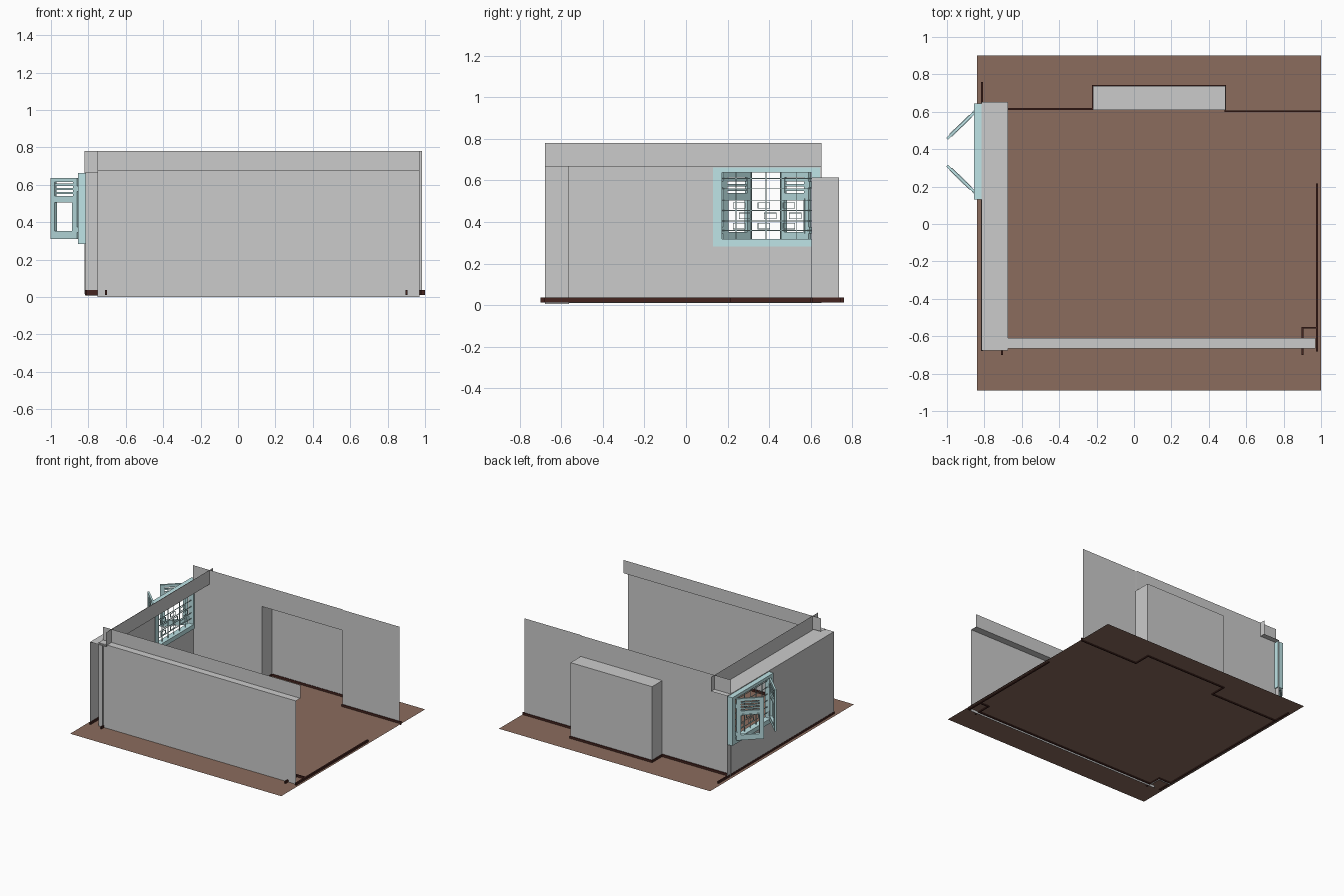
import bpy, bmesh, math
from mathutils import Vector, Matrix

if "Cube" in bpy.data.objects:
    bpy.data.objects.remove(bpy.data.objects["Cube"])


def material(name, rgb):
    m = bpy.data.materials.new(name)
    m.diffuse_color = (*rgb, 1)
    m.use_nodes = True
    m.node_tree.nodes["Principled BSDF"].inputs["Base Color"].default_value = m.diffuse_color
    return m


BROWN = material("floor_brown", (0.26, 0.15, 0.11))
DARK = material("skirting_dark", (0.06, 0.018, 0.014))
TEAL = material("window_teal", (0.52, 0.78, 0.80))


def finish(name, bm, mat=None):
    me = bpy.data.meshes.new(name)
    bm.to_mesh(me)
    bm.free()
    if mat:
        me.materials.append(mat)
    ob = bpy.data.objects.new(name, me)
    bpy.context.collection.objects.link(ob)
    return ob


def strip(bm, path, sweep):
    """Sweep an open path along a vector to make a thin sheet."""
    a = [bm.verts.new(p) for p in path]
    b = [bm.verts.new(Vector(p) + Vector(sweep)) for p in path]
    for i in range(len(path) - 1):
        bm.faces.new((a[i], a[i + 1], b[i + 1], b[i]))


def sheet(name, *strips, mat=None):
    bm = bmesh.new()
    for path, sweep in strips:
        strip(bm, path, sweep)
    bmesh.ops.remove_doubles(bm, verts=bm.verts, dist=1e-5)
    return finish(name, bm, mat)


def box(bm, lo, hi, mat=Matrix()):
    lo, hi = Vector(lo), Vector(hi)
    d = hi - lo
    bmesh.ops.create_cube(bm, size=1, matrix=mat @ Matrix.Translation((lo + hi) / 2)
                          @ Matrix.Diagonal((d.x, d.y, d.z, 1)))


def border(bm, y0, y1, z0, z1, side, bottom, top, x0, x1, mat=Matrix()):
    """Rectangular frame of four bars in the yz plane."""
    box(bm, (x0, y0, z0), (x1, y0 + side, z1), mat)
    box(bm, (x0, y1 - side, z0), (x1, y1, z1), mat)
    box(bm, (x0, y0 + side, z0), (x1, y1 - side, z0 + bottom), mat)
    box(bm, (x0, y0 + side, z1 - top), (x1, y1 - side, z1), mat)


H, F, CAP = 0.78, 0.02, 0.668

# floor
sheet("floor", ([(-0.84, -0.89, F), (1, -0.89, F)], (0, 1.79, 0)), mat=BROWN)

# front wall with a stepped-in upper band
sheet("front_wall", ([(-0.75, -0.61, H), (-0.75, -0.61, 0.676), (-0.75, -0.665, 0.676),
                      (-0.75, -0.665, 0)], (1.72, 0, 0)))

# left wall: upper band and ledge, then panels around the window opening
LX, Y0, Y1 = -0.815, -0.677, 0.652
sheet("left_wall",
      ([(-0.675, Y0, H), (-0.675, Y0, CAP), (LX, Y0, CAP)], (0, Y1 - Y0, 0)),
      ([(LX, Y0, CAP), (LX, Y0, 0.01)], (0, 0.15 - Y0, 0)),
      ([(LX, 0.61, CAP), (LX, 0.61, 0.01)], (0, Y1 - 0.61, 0)),
      ([(LX, 0.15, CAP), (LX, 0.15, 0.65)], (0, 0.46, 0)),
      ([(LX, 0.15, 0.3), (LX, 0.15, 0.01)], (0, 0.46, 0)))

# pillar in the front left corner
sheet("corner_pillar", ([(LX, -0.562, 0.005), (-0.705, -0.562, 0.005),
                         (-0.705, Y0, 0.005)], (0, 0, CAP - 0.005)))

# back wall with a deep niche
NX0, NX1, NT, BY, NY = -0.22, 0.49, 0.615, 0.61, 0.737
ZB = 0.015
sheet("back_wall",
      ([(-0.82, BY, ZB), (NX0, BY, ZB)], (0, 0, H - ZB)),
      ([(NX0, BY, NT), (NX1, BY, NT)], (0, 0, H - NT)),
      ([(NX1, 0.603, ZB), (0.985, 0.603, ZB)], (0, 0, H - ZB)))
sheet("back_niche",
      ([(NX0, BY, ZB), (NX0, NY, ZB), (NX1, NY, ZB), (NX1, 0.603, ZB)], (0, 0, NT - ZB)),
      ([(NX0, BY, NT), (NX1, BY, NT)], (0, NY - BY, 0)))


# skirting boards, one straight run per segment
def skirting(name, pts, t=0.005):
    bm = bmesh.new()
    for (xa, ya), (xb, yb) in zip(pts, pts[1:]):
        box(bm, (min(xa, xb) - t, min(ya, yb) - t, 0.012),
            (max(xa, xb) + t, max(ya, yb) + t, 0.037))
    finish(name, bm, DARK)


skirting("left_skirting", [(-0.812, 0.755), (-0.812, -0.675)])
skirting("pillar_skirting", [(-0.812, -0.558), (-0.705, -0.558), (-0.705, -0.695)])
skirting("front_skirting", [(-0.705, -0.659), (0.9, -0.659)])
skirting("right_corner_skirting", [(0.9, -0.695), (0.9, -0.555), (0.975, -0.555)])
skirting("right_skirting", [(0.978, -0.675), (0.978, 0.21)], 0.006)
skirting("back_skirting", [(-0.812, 0.614), (-0.22, 0.614), (-0.22, 0.738), (0.488, 0.738),
                           (0.488, 0.603), (0.995, 0.603)])

# window frame
bm = bmesh.new()
border(bm, 0.13, 0.645, 0.283, 0.662, 0.042, 0.035, 0.024, -0.855, -0.808)
finish("window_frame", bm, TEAL)

# window grille: upright rods, cross rods and staggered square links
bm = bmesh.new()
R = 0.002
for i in range(5):
    y = 0.24 + 0.0725 * i
    box(bm, (-0.832, y - R, 0.315), (-0.828, y + R, 0.64))
for z in (0.36, 0.405, 0.455, 0.505, 0.56, 0.61):
    box(bm, (-0.832, 0.17, z - R), (-0.828, 0.605, z + R))
for i, z in enumerate((0.38, 0.43, 0.48)):
    for y in (0.225, 0.345, 0.465):
        ys = y + 0.03 * (i % 2)
        border(bm, ys, ys + 0.06, z - 0.015, z + 0.015, 0.003, 0.003, 0.003, -0.832, -0.828)
finish("window_grille", bm, TEAL)


# open shutters: louvred panel above, open light below
def shutter(name, hinge_y, sign):
    rot = Matrix.Translation((-0.855, hinge_y, 0)) @ Matrix.Rotation(
        sign * math.radians(46), 4, 'Z')
    bm = bmesh.new()
    ya, yb = sorted((0, sign * 0.2))
    t = 0.007
    border(bm, ya, yb, 0.31, 0.637, 0.032, 0.042, 0.022, -t, t, rot)
    box(bm, (-t, ya + 0.032, 0.508), (t, yb - 0.032, 0.54), rot)
    for k in range(3):
        z = 0.556 + 0.022 * k
        box(bm, (-0.003, ya + 0.032, z - 0.006), (0.003, yb - 0.032, z + 0.006), rot)
    # raised moulding around the open light
    border(bm, ya + 0.026, yb - 0.026, 0.345, 0.514, 0.008, 0.008, 0.008,
           -t - 0.003, t + 0.003, rot)
    # hinges
    for z in (0.36, 0.58):
        box(bm, (-0.009, -0.008, z - 0.015), (0.009, 0.008, z + 0.015), rot)
    finish(name, bm, TEAL)


shutter("shutter_front", 0.173, 1)
shutter("shutter_back", 0.595, -1)
